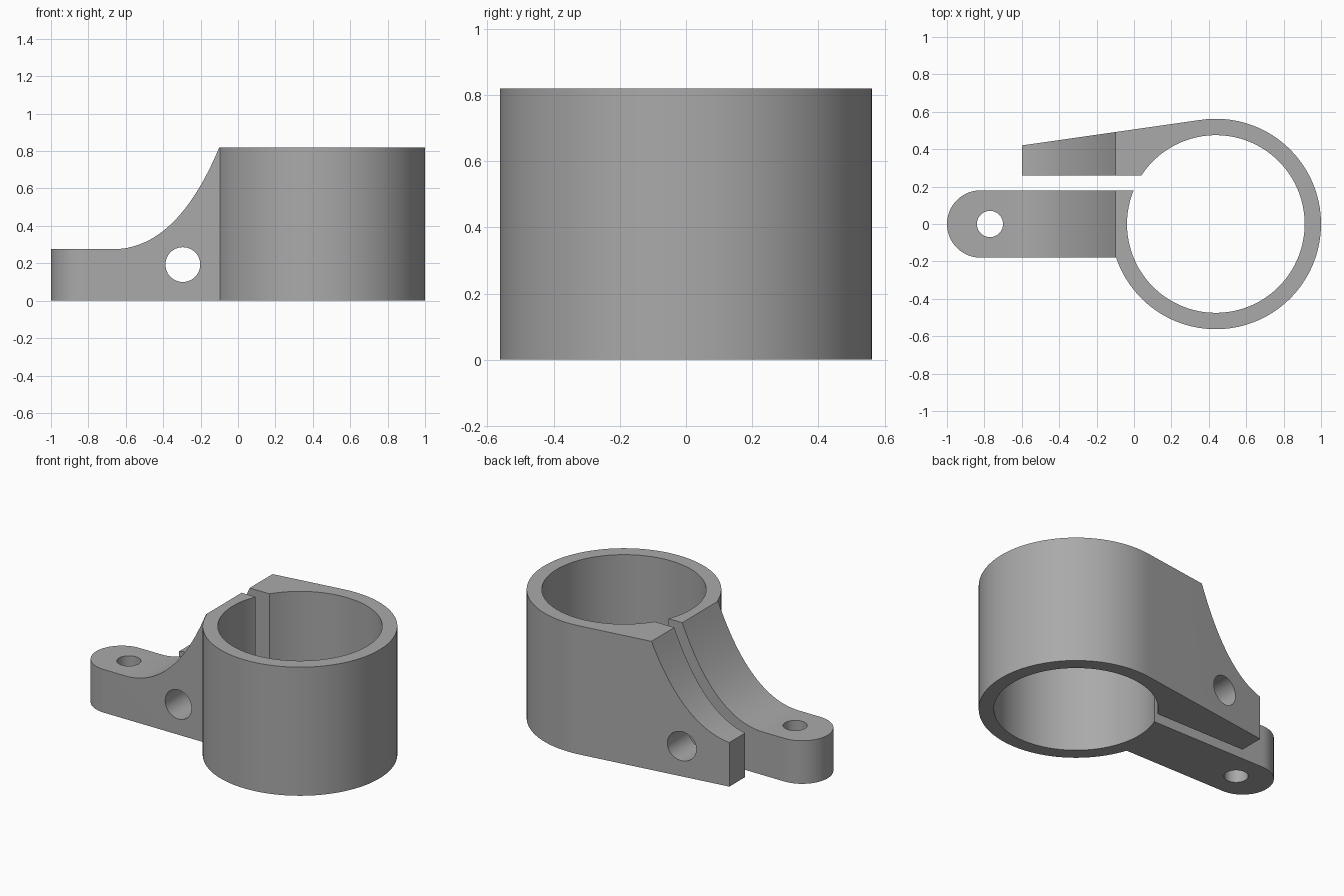
import bpy, bmesh
from math import sin, cos, asin, acos, atan2, pi, radians
from mathutils import Vector

if "Cube" in bpy.data.objects:
    bpy.data.objects.remove(bpy.data.objects["Cube"])

HEIGHT, R_OUT, R_IN = 0.82, 0.5625, 0.475
CX = 1 - R_OUT              # ring centre
ARM, SLOT = 0.18, 0.26      # front arm half width, inner side of rear arm
FLAT, CURVE_X, STEP_X = 0.275, -0.67, -0.10

grey = bpy.data.materials.new("grey metal")
grey.use_nodes = True
grey.diffuse_color = (0.4, 0.4, 0.4, 1)
grey.node_tree.nodes["Principled BSDF"].inputs["Base Color"].default_value = (0.4, 0.4, 0.4, 1)


def arc(cx, cy, r, a0, a1, n):
    return [(cx + r * cos(a0 + (a1 - a0) * i / n), cy + r * sin(a0 + (a1 - a0) * i / n))
            for i in range(n + 1)]


def prism(name, points, place, depth):
    """Extrude a closed outline; place() maps its 2D points into space."""
    bm = bmesh.new()
    face = bm.faces.new([bm.verts.new(place(u, v)) for u, v in points])
    top = bmesh.ops.extrude_face_region(bm, geom=[face])["geom"]
    bmesh.ops.translate(bm, vec=Vector(depth),
                        verts=[g for g in top if isinstance(g, bmesh.types.BMVert)])
    bmesh.ops.recalc_face_normals(bm, faces=bm.faces)
    mesh = bpy.data.meshes.new(name)
    bm.to_mesh(mesh)
    bm.free()
    mesh.materials.append(grey)
    obj = bpy.data.objects.new(name, mesh)
    bpy.context.collection.objects.link(obj)
    return obj


# Split ring with both arms as one outline
rear_end = Vector((-0.6, 0.42))
to_ring = Vector((CX, 0)) - rear_end
tangent = atan2(-to_ring.y, -to_ring.x) - pi * 2
tangent = atan2(rear_end.y, rear_end.x - CX) - acos(R_OUT / to_ring.length)
outline = [(rear_end.x, SLOT), tuple(rear_end)]
outline += arc(CX, 0, R_OUT, tangent, asin(ARM / R_OUT) - pi, 96)
outline += arc(-1 + ARM, 0, ARM, -pi / 2, -3 * pi / 2, 32)
outline += arc(CX, 0, R_IN, -pi - asin(ARM / R_IN), pi - asin(SLOT / R_IN), 96)
clamp = prism("split_clamp", outline, lambda x, y: (x, y, 0), (0, 0, HEIGHT))

# Curved scoop over the arms
a, b, c = Vector((CURVE_X, FLAT)), Vector((-0.327, FLAT)), Vector((STEP_X, HEIGHT))
scoop = [(-1.2, FLAT)]
for i in range(25):
    t = i / 24
    scoop.append(tuple(a * (1 - t) ** 2 + b * 2 * t * (1 - t) + c * t * t))
scoop += [(STEP_X, 1), (-1.2, 1)]
cutters = [
    prism("scoop_cutter", scoop, lambda x, z: (x, -1, z), (0, 2, 0)),
    # Bolt hole across both arms, and upright hole in the rounded tip
    prism("bolt_hole_cutter", arc(-0.295, 0.193, 0.093, 0, 2 * pi, 48)[:-1],
          lambda x, z: (x, -1, z), (0, 2, 0)),
    prism("tip_hole_cutter", arc(-0.77, 0, 0.07, 0, 2 * pi, 40)[:-1],
          lambda x, y: (x, y, -1), (0, 0, 2)),
]

bpy.context.view_layer.objects.active = clamp
for cutter in cutters:
    mod = clamp.modifiers.new(cutter.name, "BOOLEAN")
    mod.operation, mod.solver, mod.object = "DIFFERENCE", "EXACT", cutter
    bpy.ops.object.modifier_apply(modifier=mod.name)
    bpy.data.objects.remove(cutter)

bpy.ops.object.select_all(action="DESELECT")
clamp.select_set(True)
bpy.ops.object.shade_smooth_by_angle(angle=radians(20))
